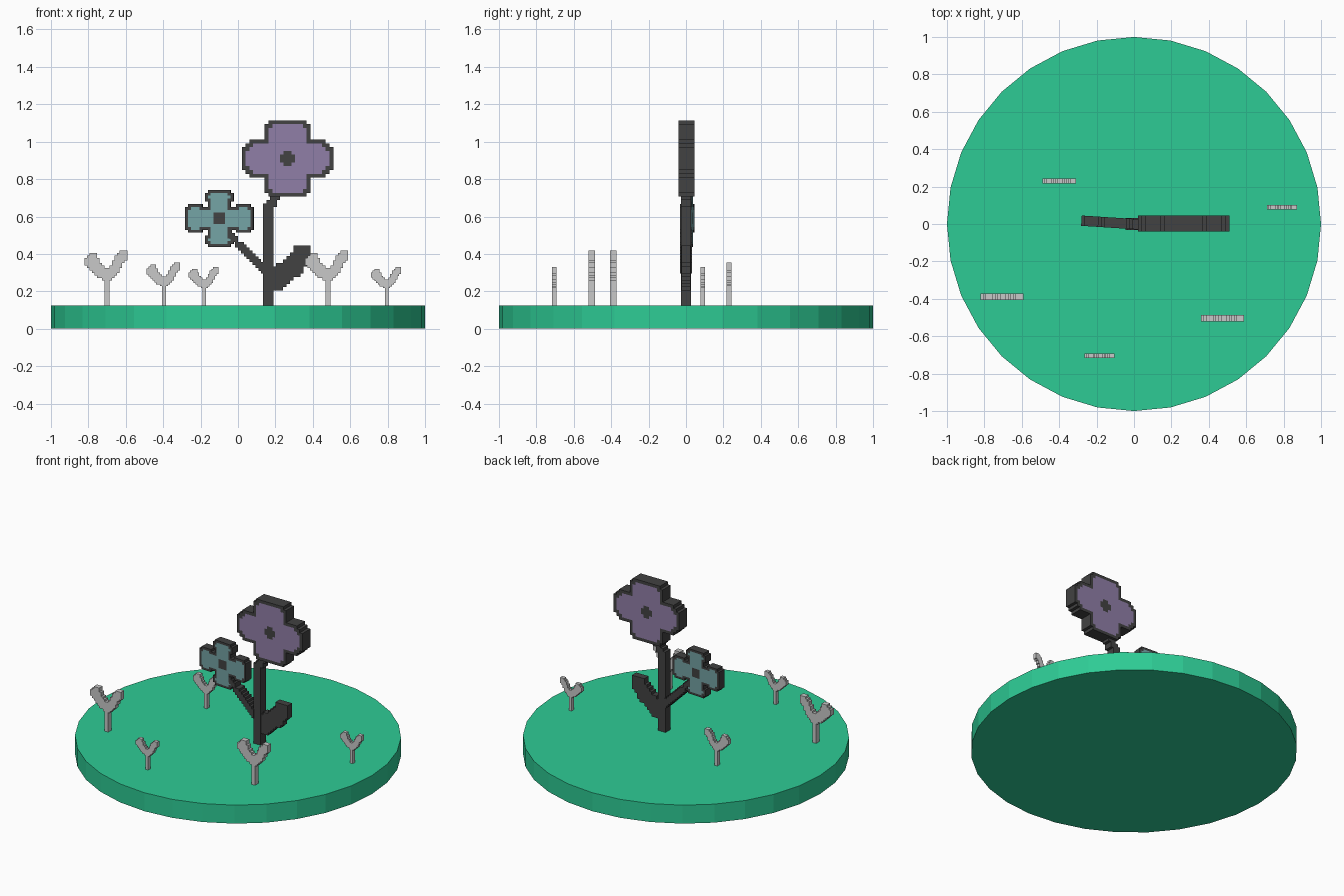
import bpy, bmesh, math
from math import floor, ceil

if "Cube" in bpy.data.objects:
    bpy.data.objects.remove(bpy.data.objects["Cube"])


def material(name, rgb):
    m = bpy.data.materials.new(name)
    m.diffuse_color = (*rgb, 1)
    m.use_nodes = True
    m.node_tree.nodes["Principled BSDF"].inputs["Base Color"].default_value = m.diffuse_color
    return m


GREEN = material("meadow green", (0.027, 0.60, 0.30))
DARK = material("charcoal", (0.054, 0.054, 0.054))
PURPLE = material("dusty purple", (0.28, 0.21, 0.39))
TEAL = material("muted teal", (0.175, 0.366, 0.376))
GREY = material("pale grey", (0.58, 0.58, 0.58))


def inside(poly, x, z):
    hit = False
    for (x1, z1), (x2, z2) in zip(poly, poly[1:] + poly[:1]):
        if (z1 > z) != (z2 > z) and x < x1 + (z - z1) * (x2 - x1) / (z2 - z1):
            hit = not hit
    return hit


def pixel_slab(name, poly, p, depth, loc, rim, fill=None, mirrored=False, eye=0, turn=0):
    """Sample an xz outline on a pixel grid and extrude it along y.
    mirrored: outline is one quarter. fill: colour inside a one-pixel rim."""
    xs, zs = [q[0] for q in poly], [q[1] for q in poly]
    i0, i1 = floor(min(xs) / p) - 1, ceil(max(xs) / p) + 1
    j0, j1 = floor(min(zs) / p) - 1, ceil(max(zs) / p) + 1
    if mirrored:
        i0, j0 = -i1, -j1
    cells = set()
    for i in range(i0, i1):
        for j in range(j0, j1):
            x, z = (i + 0.5) * p, (j + 0.5) * p
            if mirrored:
                x, z = abs(x), abs(z)
            if inside(poly, x, z):
                cells.add((i, j))
    bm = bmesh.new()
    verts = {}

    def v(i, j, s):
        if (i, j, s) not in verts:
            verts[i, j, s] = bm.verts.new((i * p, s * depth / 2, j * p))
        return verts[i, j, s]

    for i, j in cells:
        ring = [(i, j), (i + 1, j), (i + 1, j + 1), (i, j + 1)]
        around = all((i + a, j + b) in cells for a in (-1, 0, 1) for b in (-1, 0, 1))
        center = math.hypot(i + 0.5, j + 0.5) * p < eye
        slot = 1 if fill and around and not center else 0
        bm.faces.new([v(*c, -1) for c in ring]).material_index = slot
        bm.faces.new([v(*c, 1) for c in reversed(ring)]).material_index = slot
        # side walls where the neighbour is empty
        for k, n in enumerate([(i, j - 1), (i + 1, j), (i, j + 1), (i - 1, j)]):
            if n not in cells:
                a, b = ring[k], ring[(k + 1) % 4]
                bm.faces.new([v(*b, -1), v(*a, -1), v(*a, 1), v(*b, 1)])
    me = bpy.data.meshes.new(name)
    bm.to_mesh(me)
    bm.free()
    me.materials.append(rim)
    if fill:
        me.materials.append(fill)
    ob = bpy.data.objects.new(name, me)
    ob.location = loc
    ob.rotation_euler.z = turn
    bpy.context.collection.objects.link(ob)
    return ob


# Round base, 32 sides with a corner on each axis
bpy.ops.mesh.primitive_cylinder_add(vertices=32, radius=1, depth=0.125, location=(0, 0, 0.0625))
base = bpy.context.object
base.name = "round_base"
base.data.materials.append(GREEN)

# Large purple flower (quarter outline)
pixel_slab("large_flower",
           [(0, 0), (.245, 0), (.245, .06), (.225, .08), (.205, .1), (.142, .1), (.122, .12),
            (.122, .17), (.102, .19), (.082, .21), (0, .21)],
           0.0204, 0.085, (0.265, 0.003, 0.91), DARK, PURPLE, True, 0.034)

# Small teal flower, turned slightly
pixel_slab("small_flower",
           [(0, 0), (.18, 0), (.18, .05), (.165, .075), (.1, .075), (.09, .055), (.055, .055),
            (.055, .08), (.075, .09), (.075, .125), (.06, .145), (0, .145)],
           0.0152, 0.055, (-0.099, 0.006, 0.59), DARK, TEAL, True, 0.033, -0.065)

# Main stem, bending right into the large flower
pixel_slab("main_stem",
           [(0, 0), (.055, 0), (.055, .52), (.075, .55), (.092, .57), (.092, .61),
            (.037, .61), (.037, .58), (.018, .56), (0, .54)],
           0.0183, 0.055, (0.134, 0, 0.12), DARK)

# Side branch to the small flower
pixel_slab("side_branch",
           [(.14, .28), (.14, .345), (0, .48), (-.03, .53), (-.05, .53), (-.05, .50), (0, .43)],
           0.0155, 0.05, (0, 0, 0), DARK).scale.y = 1.25

# Leaf on the right of the stem
pixel_slab("leaf",
           [(.185, .205), (.23, .205), (.30, .265), (.35, .31), (.38, .36), (.38, .44),
            (.31, .44), (.25, .375), (.185, .32)],
           0.0185, 0.046, (0, 0, 0), DARK)

# Two-leaved sprouts: x, y, scale
SPROUT = [(-.02, 0), (-.02, .13), (-.07, .175), (-.115, .21), (-.115, .25), (-.09, .285),
          (-.05, .285), (-.045, .235), (0, .19), (.03, .235), (.055, .285), (.08, .303),
          (.102, .303), (.102, .25), (.065, .18), (.02, .13), (.02, 0)]
for n, (x, y, s) in enumerate([(-.70, -.39, 1), (.48, -.505, 1), (-.395, .23, .78),
                               (-.18, -.705, .7), (.795, .09, .7)], 1):
    pixel_slab(f"sprout_{n}", [(a * s, b * s) for a, b in SPROUT],
               0.0135 * s, 0.035 * s, (x, y, 0.122), GREY)
